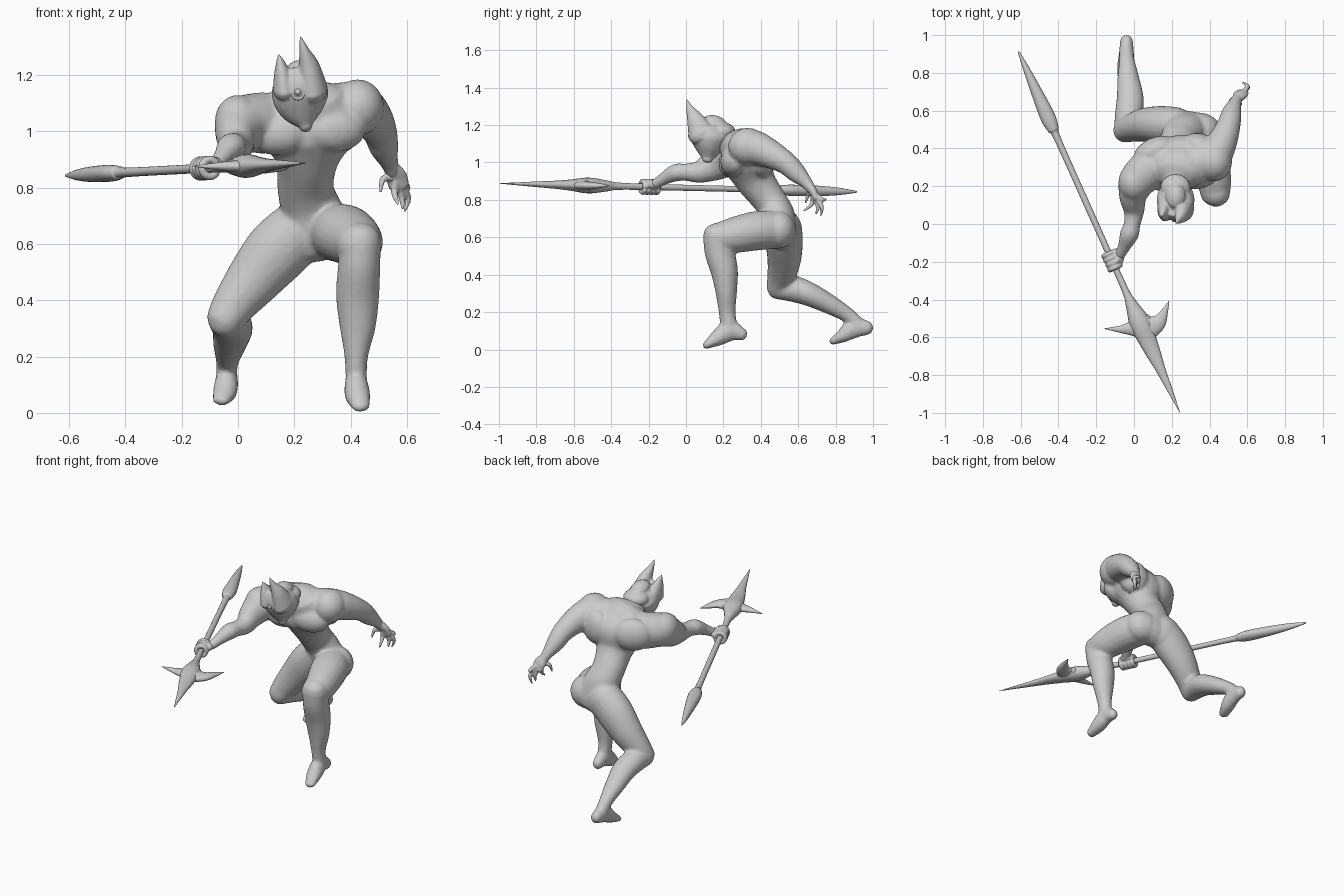
import bpy, bmesh, math
from mathutils import Vector, Matrix


def spline(pts, n):
    """Catmull-Rom samples through points of (x, y, z, ra, rb)."""
    out = []
    for i in range(len(pts) - 1):
        p = [pts[max(i - 1, 0)], pts[i], pts[i + 1], pts[min(i + 2, len(pts) - 1)]]
        for k in range(n):
            t = k / n
            out.append([0.5 * (2 * b + (c - a) * t + (2 * a - 5 * b + 4 * c - d) * t * t
                               + (3 * b - a - 3 * c + d) * t ** 3) for a, b, c, d in zip(*p)])
    return out + [list(pts[-1])]


def tube(bm, pts, side=(1, 0, 0), seg=20, n=5):
    """Loft of elliptical rings along a path, with rounded ends."""
    pts = [p if len(p) == 5 else (*p, p[3]) for p in pts]
    s = spline(pts, n)
    pos = [Vector(p[:3]) for p in s]
    tan = [(pos[min(i + 1, len(s) - 1)] - pos[max(i - 1, 0)]).normalized() for i in range(len(s))]
    secs = [(pos[i], tan[i], s[i][3], s[i][4]) for i in range(len(s))]

    def cap(sec, sign):
        c, t, a, b = sec
        r = min(a, b)
        return [(c + t * sign * r * e, t, a * q, b * q) for e, q in ((.45, .87), (.75, .55), (.88, .2))]
    secs = cap(secs[0], -1)[::-1] + secs + cap(secs[-1], 1)
    rings = []
    for c, t, a, b in secs:
        u = Vector(side)
        u = (u - t * u.dot(t)).normalized()
        v = t.cross(u)
        a, b = max(a, .0005), max(b, .0005)
        rings.append([bm.verts.new(c + u * a * math.cos(2 * math.pi * k / seg)
                                   + v * b * math.sin(2 * math.pi * k / seg)) for k in range(seg)])
    faces = []
    for r0, r1 in zip(rings, rings[1:]):
        for k in range(seg):
            j = (k + 1) % seg
            faces.append(bm.faces.new((r0[k], r0[j], r1[j], r1[k])))
    faces += [bm.faces.new(rings[0][::-1]), bm.faces.new(rings[-1])]
    bmesh.ops.recalc_face_normals(bm, faces=faces)


def blob(bm, c, r, rz=0, rx=0):
    """Ellipsoid muscle mass."""
    m = (Matrix.Translation(c) @ Matrix.Rotation(math.radians(rz), 4, 'Z')
         @ Matrix.Rotation(math.radians(rx), 4, 'X') @ Matrix.Diagonal((*r, 1)))
    bmesh.ops.create_uvsphere(bm, u_segments=20, v_segments=12, radius=1, matrix=m)


def finish(bm, name, voxel=0, smooth=0):
    me = bpy.data.meshes.new(name)
    bm.to_mesh(me)
    bm.free()
    for p in me.polygons:
        p.use_smooth = True
    ob = bpy.data.objects.new(name, me)
    bpy.context.collection.objects.link(ob)
    if voxel:
        m = ob.modifiers.new("fuse", 'REMESH')
        m.mode, m.voxel_size, m.use_smooth_shade = 'VOXEL', voxel, True
    if smooth:
        m = ob.modifiers.new("soften", 'SMOOTH')
        m.factor, m.iterations = .5, smooth
    return ob


# ---- body: torso, limbs and feet fused into one skin
b = bmesh.new()
tube(b, [(.29, .51, .62, .13, .09), (.26, .49, .72, .11, .09), (.24, .445, .8, .1, .09),
         (.245, .375, .9, .115, .105), (.245, .335, 1.0, .195, .14), (.23, .3, 1.07, .18, .12)])
tube(b, [(.22, .32, 1.07, .1, .09), (.22, .22, 1.11, .07), (.22, .15, 1.12, .06)])      # neck
blob(b, (.14, .245, .995), (.115, .07, .08), -8)     # chest muscles
blob(b, (.335, .255, 1.005), (.12, .07, .08), 10)
blob(b, (.11, .385, 1.03), (.12, .072, .1), 25)      # back muscles
blob(b, (.35, .41, 1.03), (.1, .07, .11), -15)
blob(b, (.21, .53, .63), (.11, .09, .11))            # glutes
blob(b, (.36, .495, .64), (.1, .09, .1))

# front leg and foot
tube(b, [(.34, .5, .64, .1, .1), (.38, .38, .635, .11, .105), (.42, .25, .61, .095, .095),
         (.43, .165, .595, .08, .078)])
tube(b, [(.435, .165, .61, .074, .074), (.43, .18, .52, .075, .08), (.425, .205, .42, .077, .073),
         (.425, .215, .31, .065, .058), (.42, .22, .2, .042, .045), (.42, .23, .12, .038, .045)])
tube(b, [(.42, .3, .08, .03, .034), (.42, .235, .1, .04, .056), (.425, .17, .062, .045, .044),
         (.437, .108, .022, .032, .02)])

# rear leg and foot
tube(b, [(.22, .52, .65, .1, .11), (.14, .525, .575, .1, .115), (.06, .525, .48, .09, .1),
         (-.01, .51, .39, .075, .08), (-.045, .495, .335, .066, .068)], side=(0, 1, 0))
tube(b, [(-.045, .49, .33, .062, .062), (-.03, .57, .325, .072, .07), (-.02, .66, .295, .072, .064),
         (-.03, .77, .24, .058, .052), (-.038, .87, .18, .04, .04), (-.04, .92, .13, .037, .04)])
tube(b, [(-.04, .97, .115, .034, .038), (-.04, .9, .115, .04, .055), (-.046, .84, .075, .043, .038),
         (-.06, .785, .045, .032, .02)])

# spear arm
tube(b, [(.09, .3, 1.03, .11), (.02, .23, 1.025, .1, .1), (-.005, .15, .985, .075, .085),
         (.0, .07, .95, .055, .06), (-.01, .0, .948, .044, .046), (-.025, -.055, .945, .05, .047),
         (-.05, -.115, .915, .035, .034), (-.075, -.165, .885, .028, .026)])
blob(b, (-.0, .22, 1.035), (.083, .1, .095))
# free arm
tube(b, [(.33, .32, 1.06, .11), (.42, .36, 1.08, .095), (.47, .44, 1.05, .078, .08),
         (.503, .53, 1.0, .062, .062), (.518, .59, .945, .052, .053), (.537, .645, .89, .033),
         (.55, .67, .855, .027, .026)])
blob(b, (.425, .33, 1.085), (.095, .105, .1))
finish(b, "body", .0095, 4)

# ---- head: flat-topped crested helm with two horns
b = bmesh.new()
tube(b, [(.24, .115, 1.02, .025, .03), (.23, .12, 1.06, .07, .065), (.222, .125, 1.11, .097, .1),
         (.22, .13, 1.155, .098, .115), (.22, .145, 1.185, .08, .105), (.22, .15, 1.203, .055, .075)],
     n=4)
blob(b, (.22, .19, 1.165), (.08, .075, .05))
tube(b, [(.265, .085, 1.15, .054, .075), (.252, .05, 1.23, .038, .047), (.236, .022, 1.285, .019, .022),
         (.22, .002, 1.342, .002)])
tube(b, [(.165, .08, 1.15, .042, .07), (.156, .06, 1.215, .027, .042), (.145, .042, 1.272, .004)])
finish(b, "helm", .006, 2)

# brow stud: ball inside a ring
b = bmesh.new()
blob(b, (.213, .022, 1.14), (.012, .012, .012))
tube(b, [(.213 + .021 * math.cos(a), .028, 1.14 + .024 * math.sin(a), .006)
         for a in (i * math.pi / 6 for i in range(13))], side=(0, 1, 0), seg=8, n=2)
finish(b, "face_stud")

# ---- free hand: palm, spread clawed fingers, thumb
b = bmesh.new()
tube(b, [(.545, .66, .875, .026, .024), (.562, .683, .84, .038, .022), (.572, .695, .805, .036, .018)])
for mid, tip in (((.602, .728, .8), (.575, .748, .805)), ((.604, .725, .765), (.592, .722, .718)),
                 ((.582, .705, .765), (.585, .695, .725)), ((.556, .675, .78), (.568, .63, .742)),
                 ((.515, .655, .83), (.506, .64, .785))):
    m, t = Vector(mid), Vector(tip)
    base = m.lerp(Vector((.56, .68, .84)), .7)
    tube(b, [(*base, .015), (*m, .012), (*t, .005)], side=(1, .3, 0), seg=10, n=4)
finish(b, "free_hand", .005, 1)

# ---- spear
butt, tip = Vector((-.61, .91, .843)), Vector((.243, -.998, .888))
axis = (tip - butt).normalized()


def at(t):
    return butt.lerp(tip, t)


b = bmesh.new()
tube(b, [(*at(t), ra, rb) for t, ra, rb in (
    (0, .005, .005), (.05, .018, .02), (.11, .03, .028), (.18, .04, .03), (.215, .03, .025),
    (.245, .018, .017), (.45, .017, .016), (.65, .018, .018), (.7, .032, .03), (.75, .056, .042),
    (.8, .048, .03), (.84, .038, .022), (.88, .026, .017), (.94, .014, .009), (1, .001, .001))])
# side prongs of the spearhead, webbed into the blade
for path in ([(.07, -.55), (.0, -.552), (-.07, -.557), (-.154, -.554)],
             [(.05, -.56), (.125, -.525), (.16, -.468), (.185, -.41)]):
    tube(b, [(*p, .876, rz, rw) for p, rz, rw in zip(path, (.03, .022, .014, .002), (.075, .044, .02, .002))],
         side=(0, 0, 1))
finish(b, "spear")

# ---- gripping hand: palm and four fingers wrapped round the shaft
b = bmesh.new()
blob(b, (-.088, -.172, .882), (.034, .045, .026), 24)
u = Vector((0, 0, 1)).cross(axis).normalized()
w = axis.cross(u)
for i in range(4):
    c = at(.56 + .0125 * i)
    ring = [c + (u * math.cos(a) + w * math.sin(a)) * .03 for a in (k * math.pi / 5 for k in range(10))]
    tube(b, [(*p, .0145) for p in ring], side=axis, seg=10, n=2)
tube(b, [(-.07, -.165, .89, .016), (-.1, -.205, .9, .014), (-.135, -.21, .895, .01)], side=(0, 0, 1), seg=10)
finish(b, "grip_hand", .005, 2)
